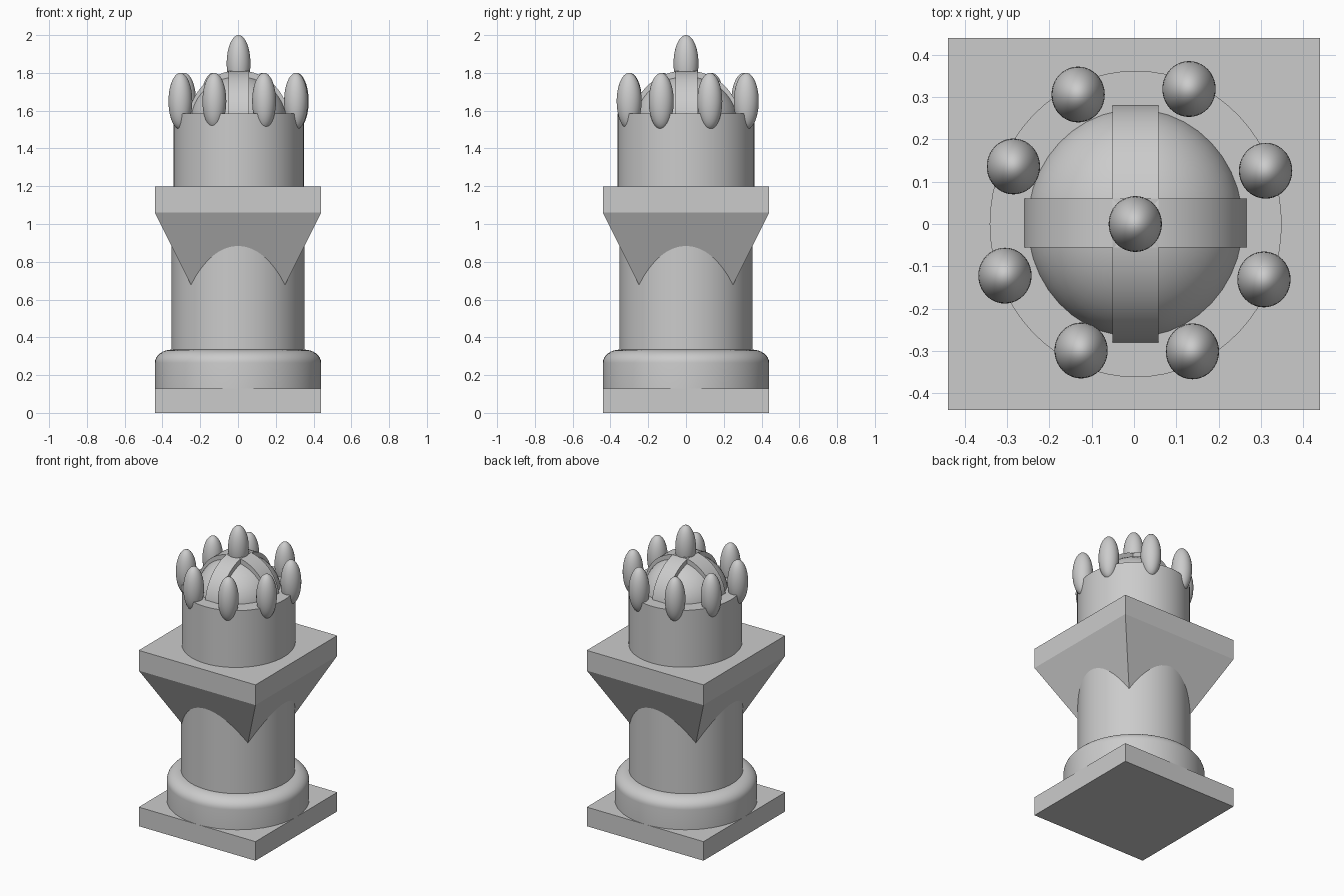
import bpy, bmesh, math
from mathutils import Matrix

if "Cube" in bpy.data.objects:
    bpy.data.objects.remove(bpy.data.objects["Cube"], do_unlink=True)

stone = bpy.data.materials.new("grey stone")
stone.use_nodes = True
grey = (0.6, 0.6, 0.6, 1)
stone.diffuse_color = grey
stone.node_tree.nodes["Principled BSDF"].inputs["Base Color"].default_value = grey


def finish(name, bm, smooth=True):
    bmesh.ops.recalc_face_normals(bm, faces=bm.faces)
    mesh = bpy.data.meshes.new(name)
    bm.to_mesh(mesh)
    bm.free()
    mesh.materials.append(stone)
    obj = bpy.data.objects.new(name, mesh)
    bpy.context.collection.objects.link(obj)
    if smooth:
        bpy.ops.object.select_all(action="DESELECT")
        obj.select_set(True)
        bpy.context.view_layer.objects.active = obj
        bpy.ops.object.shade_smooth_by_angle(angle=math.radians(35))
    return obj


def square_block(name, z0, half0, z1, half1):
    """Square slab or frustum between two heights."""
    bm = bmesh.new()
    bmesh.ops.create_cone(bm, cap_ends=True, segments=4, radius1=half0 * math.sqrt(2),
                          radius2=half1 * math.sqrt(2), depth=z1 - z0,
                          matrix=Matrix.Translation((0, 0, (z0 + z1) / 2))
                          @ Matrix.Rotation(math.pi / 4, 4, "Z"))
    return finish(name, bm, False)


def lathe(name, profile, scale=(1, 1), x=0, steps=64):
    """Turn an (r, z) profile around z; scale makes it oval."""
    bm = bmesh.new()
    rings = []
    for r, z in profile:
        rings.append([bm.verts.new((x + r * scale[0] * math.cos(math.tau * i / steps),
                                    r * scale[1] * math.sin(math.tau * i / steps), z))
                      for i in range(steps)])
    for low, high in zip(rings, rings[1:]):
        for i in range(steps):
            j = (i + 1) % steps
            bm.faces.new((low[i], low[j], high[j], high[i]))
    bm.faces.new(rings[0])
    bm.faces.new(rings[-1])
    return finish(name, bm)


def ellipsoid(name, centre, radii):
    bm = bmesh.new()
    bmesh.ops.create_uvsphere(bm, u_segments=40, v_segments=24, radius=1,
                              matrix=Matrix.Translation(centre) @ Matrix.Diagonal((*radii, 1)))
    return finish(name, bm)


def arch_band(name, radius, low, high, along_x):
    """Solid half-ellipse strap over the dome, between two side planes."""
    bm = bmesh.new()
    sides = []
    for w in (low, high):
        ring = []
        for i in range(33):
            a = math.pi * i / 32
            u, z = radius * math.cos(a), 1.55 + 0.263 * math.sin(a)
            ring.append(bm.verts.new((u + 0.004, w, z) if along_x else (w, u, z)))
        sides.append(ring)
        bm.faces.new(ring)
    for i in range(33):
        j = (i + 1) % 33
        bm.faces.new((sides[0][i], sides[0][j], sides[1][j], sides[1][i]))
    return finish(name, bm)


# Foot: square plinth and rounded ring
square_block("plinth", 0, 0.44, 0.13, 0.44)
ring = [(0.44, 0.13), (0.44, 0.265)]
for k in range(1, 9):
    a = math.pi / 2 * k / 8
    ring.append((0.35 + 0.09 * math.cos(a), 0.265 + 0.07 * math.sin(a)))
lathe("foot_ring", ring)

# Shaft and flared square capital
lathe("shaft", [(0.352, 0.3), (0.352, 1.08)])
square_block("capital_flare", 0.64, 0.23, 1.06, 0.44)
square_block("capital_slab", 1.06, 0.44, 1.198, 0.44)

# Crown drum, dome and crossing straps
lathe("crown_drum", [(1, 1.198), (1, 1.585)], scale=(0.345, 0.362), x=0.004)
ellipsoid("dome", (0.003, 0.002, 1.55), (0.257, 0.272, 0.235))
arch_band("strap_across", 0.265, -0.055, 0.06, True)
arch_band("strap_front_back", 0.283, -0.051, 0.058, False)

# Crown beads around the rim and on top
bead = (0.063, 0.066, 0.15)
rim = [(0.13, 0.319), (-0.132, 0.306), (-0.285, 0.136), (-0.305, -0.122),
       (-0.125, -0.299), (0.138, -0.301), (0.307, -0.131), (0.311, 0.126)]
for n, (x, y) in enumerate(rim, 1):
    ellipsoid(f"rim_bead_{n}", (x, y, 1.65), bead)
ellipsoid("top_bead", (0.003, 0, 1.85), bead)
